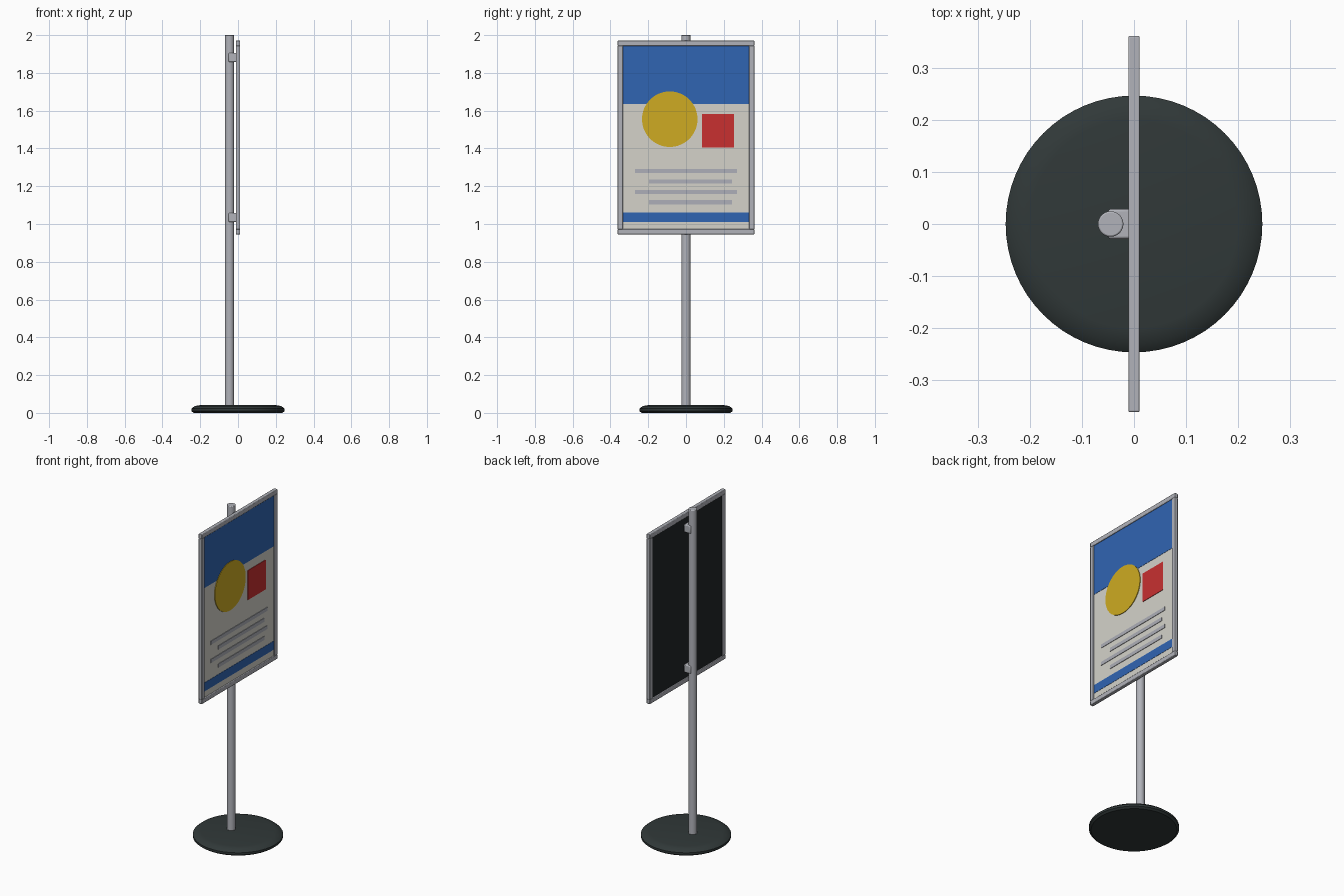
import bpy, bmesh, math
from mathutils import Matrix

cube = bpy.data.objects.get("Cube")
if cube:
    bpy.data.objects.remove(cube, do_unlink=True)


def material(name, rgb):
    m = bpy.data.materials.new(name)
    m.use_nodes = True
    m.diffuse_color = (*rgb, 1)
    m.node_tree.nodes["Principled BSDF"].inputs["Base Color"].default_value = (*rgb, 1)
    return m


metal = material("brushed_metal", (0.44, 0.45, 0.49))
dark = material("dark_base", (0.03, 0.04, 0.04))
back = material("black_backing", (0.015, 0.018, 0.02))
paper = material("off_white_paper", (0.66, 0.65, 0.59))
blue = material("poster_blue", (0.03, 0.13, 0.45))
yellow = material("poster_yellow", (0.62, 0.41, 0.016))
red = material("poster_red", (0.58, 0.03, 0.03))
text_grey = material("line_grey", (0.42, 0.43, 0.48))


def finish(name, bm, mat, bevel=0.0):
    mesh = bpy.data.meshes.new(name)
    bm.to_mesh(mesh)
    bm.free()
    obj = bpy.data.objects.new(name, mesh)
    bpy.context.collection.objects.link(obj)
    mesh.materials.append(mat)
    if bevel:
        mod = obj.modifiers.new("Bevel", "BEVEL")
        mod.width, mod.segments = bevel, 2
        mod.limit_method = "ANGLE"
    bpy.ops.object.select_all(action="DESELECT")
    obj.select_set(True)
    bpy.context.view_layer.objects.active = obj
    bpy.ops.object.shade_smooth_by_angle(angle=math.radians(35))
    return obj


def box(name, x, y, z, mat, bevel=0.0):
    """Box from (low, high) ranges on each axis."""
    bm = bmesh.new()
    bmesh.ops.create_cube(bm, size=1)
    for v in bm.verts:
        v.co = [low + (c + 0.5) * (high - low) for c, (low, high) in zip(v.co, (x, y, z))]
    return finish(name, bm, mat, bevel)


def disc(name, radius, depth, centre, mat, bevel=0.0, turn=0.0, sides=48):
    bm = bmesh.new()
    bmesh.ops.create_cone(bm, cap_ends=True, segments=sides, radius1=radius, radius2=radius,
                          depth=depth,
                          matrix=Matrix.Translation(centre) @ Matrix.Rotation(turn, 4, "Y"))
    return finish(name, bm, mat, bevel)


# Round foot: lathed profile with chamfered rims
bm = bmesh.new()
rings = []
for r, z in ((0.235, 0), (0.247, 0.009), (0.247, 0.022), (0.23, 0.036), (0.2, 0.041)):
    rings.append(bmesh.ops.create_circle(bm, segments=64, radius=r,
                                         matrix=Matrix.Translation((0, 0, z)))["verts"])
for low, high in zip(rings, rings[1:]):
    for i in range(64):
        j = (i + 1) % 64
        bm.faces.new((low[i], low[j], high[j], high[i]))
bm.faces.new(rings[0][::-1])
bm.faces.new(rings[-1])
bmesh.ops.recalc_face_normals(bm, faces=bm.faces)
finish("round_foot", bm, dark)

# Pole and the two clamps that hold the panel
disc("pole", 0.0245, 1.97, (-0.045, 0, 1.015), metal, 0.003)
for label, z in (("lower", 1.035), ("upper", 1.882)):
    box(label + "_clamp", (-0.05, -0.006), (-0.029, 0.029), (z - 0.024, z + 0.024), metal, 0.005)

# Panel frame
HALF, INNER = 0.362, 0.334
BOTTOM, TOP = 0.945, 1.971
DEPTH = (-0.011, 0.011)
box("bottom_rail", DEPTH, (-HALF, HALF), (BOTTOM, BOTTOM + 0.028), metal, 0.003)
box("top_rail", DEPTH, (-HALF, HALF), (TOP - 0.028, TOP), metal, 0.003)
for label, s in (("left", 1), ("right", -1)):
    box(label + "_rail", DEPTH, sorted((s * INNER, s * HALF)),
        (BOTTOM + 0.026, TOP - 0.026), metal, 0.003)

# Backing board and poster sheet
inside = (-INNER - 0.003, INNER + 0.003)
span = (BOTTOM + 0.024, TOP - 0.024)
box("backing_board", (-0.007, 0.002), inside, span, back)
box("poster_sheet", (0.002, 0.005), inside, span, paper)

# Poster artwork as thin plates
box("header_band", (0.004, 0.0065), (-INNER, INNER), (1.635, TOP - 0.026), blue)
box("footer_band", (0.004, 0.0065), (-INNER, INNER), (1.01, 1.062), blue)
disc("yellow_circle", 0.147, 0.005, (0.0065, -0.086, 1.555), yellow, turn=math.pi / 2, sides=64)
box("red_square", (0.004, 0.008), (0.084, 0.255), (1.405, 1.583), red)
for i in range(4):
    z = 1.28 - 0.055 * i
    ends = (-0.197, 0.243) if i % 2 else (-0.27, 0.27)
    box(f"printed_line_{i + 1}", (0.004, 0.008), ends, (z - 0.011, z + 0.011), text_grey)
